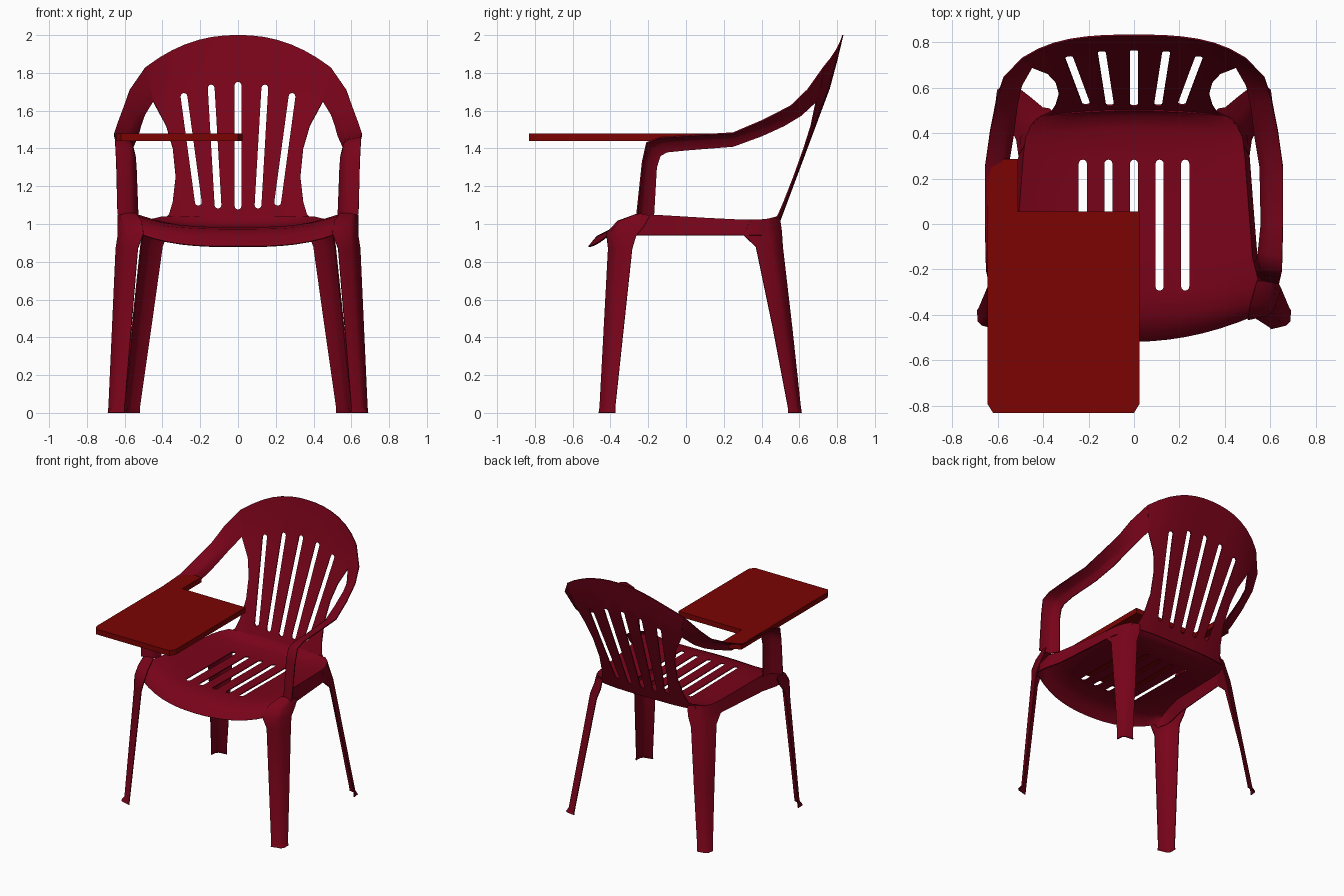
import bpy, bmesh, math
from mathutils import Vector

if "Cube" in bpy.data.objects:
    bpy.data.objects.remove(bpy.data.objects["Cube"])

T = 0.007  # plastic thickness


def material(name, rgb):
    m = bpy.data.materials.new(name)
    m.diffuse_color = (*rgb, 1)
    m.use_nodes = True
    m.node_tree.nodes["Principled BSDF"].inputs["Base Color"].default_value = m.diffuse_color
    return m


PLASTIC = material("dark_red_plastic", (0.19, 0.001, 0.010))
BOARD = material("red_board", (0.20, 0.001, 0.001))


def mesh_object(name, verts, faces, mat=None):
    me = bpy.data.meshes.new(name)
    me.from_pydata([tuple(v) for v in verts], [], faces)
    bm = bmesh.new()
    bm.from_mesh(me)
    bmesh.ops.recalc_face_normals(bm, faces=bm.faces)
    bm.to_mesh(me)
    bm.free()
    ob = bpy.data.objects.new(name, me)
    bpy.context.collection.objects.link(ob)
    if mat:
        me.materials.append(mat)
    return ob


def sheet(name, rows):
    """Quad sheet through equally long rows of points."""
    n = len(rows[0])
    faces = [(r * n + c, r * n + c + 1, (r + 1) * n + c + 1, (r + 1) * n + c)
             for r in range(len(rows) - 1) for c in range(n - 1)]
    return mesh_object(name, [p for row in rows for p in row], faces, PLASTIC)


def finish(ob, mirror=False, cutter=None, angle=60):
    """Thicken, mirror and cut, then bake and shade."""
    if mirror:
        ob.modifiers.new("mirror", 'MIRROR')
    s = ob.modifiers.new("thickness", 'SOLIDIFY')
    s.thickness, s.offset = T, 0
    if cutter:
        b = ob.modifiers.new("slots", 'BOOLEAN')
        b.operation, b.object, b.solver = 'DIFFERENCE', cutter, 'EXACT'
    bpy.ops.object.select_all(action='DESELECT')
    ob.select_set(True)
    bpy.context.view_layer.objects.active = ob
    bpy.ops.object.convert(target='MESH')
    bpy.ops.object.shade_smooth_by_angle(angle=math.radians(angle))
    if cutter:
        bpy.data.objects.remove(cutter)


def slot_cutter(name, slots, radius, lo, hi, to3d):
    """Capsule prisms; each slot is ((a0, b0), (a1, b1)) in its plane."""
    verts, faces = [], []
    for a, b in slots:
        a, b = Vector(a), Vector(b)
        ang = math.atan2(b.y - a.y, b.x - a.x)
        ring = []
        for centre, start in ((b, ang - math.pi / 2), (a, ang + math.pi / 2)):
            for k in range(7):
                t = start + math.pi * k / 6
                ring.append(centre + radius * Vector((math.cos(t), math.sin(t))))
        o, n = len(verts), len(ring)
        verts += [to3d(p.x, p.y, d) for d in (lo, hi) for p in ring]
        faces += [tuple(range(o, o + n)), tuple(range(o + n, o + 2 * n))]
        faces += [(o + k, o + (k + 1) % n, o + n + (k + 1) % n, o + n + k) for k in range(n)]
    ob = mesh_object(name, verts, faces)
    ob.hide_render = True
    return ob


def angle_strip(name, rings):
    """Mirrored L-section strip with an eased corner: (inner, corner, outer) per ring."""
    rows = []
    for i, c, o in rings:
        i, c, o = Vector(i), Vector(c), Vector(o)
        rows.append([i, i.lerp(c, 0.8), c.lerp(o, 0.2), o])
    finish(sheet(name, rows), mirror=True)


# Seat: dished rows (y centre, y edge, half width, z centre, z edge) with a side skirt
seat_rows = [(-.515, -.40, .53, .88, .95), (-.47, -.38, .54, .935, .985),
             (-.40, -.34, .555, .97, 1.02), (-.30, -.27, .55, .98, 1.045),
             (-.15, -.15, .52, .978, 1.045), (.10, .10, .50, .975, 1.03),
             (.30, .30, .485, .975, 1.02), (.42, .38, .475, .985, 1.02),
             (.48, .43, .45, 1.005, 1.025), (.50, .475, .41, 1.04, 1.035)]
N = 14
rows = []
for yc, ye, w, zc, ze in seat_rows:
    row = []
    for k in range(N + 1):
        u = 2 * k / N - 1
        row.append((u * w, yc + (ye - yc) * u * u, zc + (ze - zc) * abs(u) ** 3))
    skirt = min(.94, ze - .02)
    rows.append([(-w - .02, ye, skirt)] + row + [(w + .02, ye, skirt)])
slots = [((x, -.275), (x, .265)) for x in (-.225, -.1125, 0, .1125, .225)]
finish(sheet("seat", rows),
       cutter=slot_cutter("seat_slots", slots, .018, .8, 1.2, lambda a, b, d: (a, b, d)))


# Backrest: leaning, slightly wrapped panel
def back_y(x, z):
    pts = [(1.0, .49), (1.08, .52), (1.75, .77), (2.0, .83)]
    for (z0, y0), (z1, y1) in zip(pts, pts[1:]):
        if z <= z1 or z1 == 2.0:
            return y0 + (y1 - y0) * (z - z0) / (z1 - z0) - 1.05 * x ** 4


# (edge x, edge z, centre z) from the seat up to the arch
back_rows = [(.42, 1.0, 1.0), (.365, 1.05, 1.04), (.345, 1.12, 1.12), (.33, 1.25, 1.25),
             (.345, 1.4, 1.4), (.38, 1.52, 1.55), (.45, 1.65, 1.72),
             (.47, 1.74, 1.87), (.49, 1.83, 2.0)]
rows = []
for ex, ez, cz in back_rows:
    row = []
    for k in range(N + 1):
        u = 2 * k / N - 1
        x, z = u * ex, cz + (ez - cz) * abs(u) ** 2.2
        row.append((x, back_y(x, z), z))
    rows.append(row)
slots = [((s * x0, z0), (s * x1, z1)) for s in (-1, 1)
         for x0, z0, x1, z1 in ((.21, 1.115, .286, 1.675), (.106, 1.10, .142, 1.72))]
slots.append(((0, 1.095), (0, 1.735)))
finish(sheet("backrest", rows),
       cutter=slot_cutter("back_slots", slots, .018, .3, 1.1, lambda a, b, d: (a, d, b)))

# Armrests: top face with an inner flange, off the arch, forward and down to the seat
angle_strip("armrest", [
    ((.449, back_y(.449, 1.65), 1.65), (.465, back_y(.465, 1.72), 1.72),
     (.49, back_y(.49, 1.83), 1.83)),
    ((.495, .61, 1.575), (.51, .625, 1.61), (.572, .645, 1.712)),
    ((.515, .52, 1.52), (.53, .525, 1.565), (.603, .555, 1.625)),
    ((.53, .40, 1.465), (.55, .40, 1.515), (.632, .41, 1.55)),
    ((.555, .25, 1.41), (.57, .25, 1.465), (.655, .25, 1.482)),
    ((.56, 0, 1.39), (.575, 0, 1.45), (.655, 0, 1.467)),
    ((.55, -.10, 1.38), (.565, -.13, 1.44), (.652, -.14, 1.458)),
    ((.545, -.135, 1.36), (.56, -.195, 1.41), (.65, -.208, 1.43)),
    ((.54, -.155, 1.30), (.56, -.22, 1.33), (.645, -.23, 1.33)),
    ((.53, -.17, 1.04), (.555, -.245, 1.05), (.638, -.26, 1.05))])

# Front legs: from the seat shoulder to the floor, flat diagonal section with a foot lip
angle_strip("front_leg", [
    ((.54, -.25, 1.055), (.62, -.25, 1.055), (.635, -.19, 1.045)),
    ((.51, -.36, 1.015), (.61, -.35, 1.015), (.635, -.22, .99)),
    ((.50, -.42, .95), (.61, -.395, .95), (.635, -.265, .935)),
    ((.53, -.41, .87), (.615, -.38, .87), (.645, -.285, .87)),
    ((.60, -.455, .03), (.66, -.428, .03), (.683, -.375, .03)),
    ((.60, -.46, 0), (.685, -.44, 0), (.687, -.375, 0))])

# Back legs
angle_strip("back_leg", [
    ((.36, .495, 1.03), (.445, .45, 1.03), (.482, .34, 1.015)),
    ((.37, .505, .96), (.46, .465, .96), (.505, .30, .945)),
    ((.40, .51, .88), (.485, .472, .88), (.515, .37, .88)),
    ((.46, .56, .45), (.53, .532, .45), (.56, .46, .45)),
    ((.52, .605, .03), (.578, .588, .03), (.603, .54, .03)),
    ((.52, .61, 0), (.598, .60, 0), (.605, .54, 0))])

# Writing board fixed on one armrest
outline = [(-.645, -.79), (-.62, -.83), (0, -.83), (.025, -.79), (.025, .055),
           (-.51, .055), (-.51, .285), (-.57, .285), (-.645, .25)]
n = len(outline)
faces = [tuple(range(n)), tuple(range(n, 2 * n))]
faces += [(k, (k + 1) % n, n + (k + 1) % n, n + k) for k in range(n)]
mesh_object("writing_board", [(x, y, z) for z in (1.44, 1.48) for x, y in outline], faces, BOARD)
